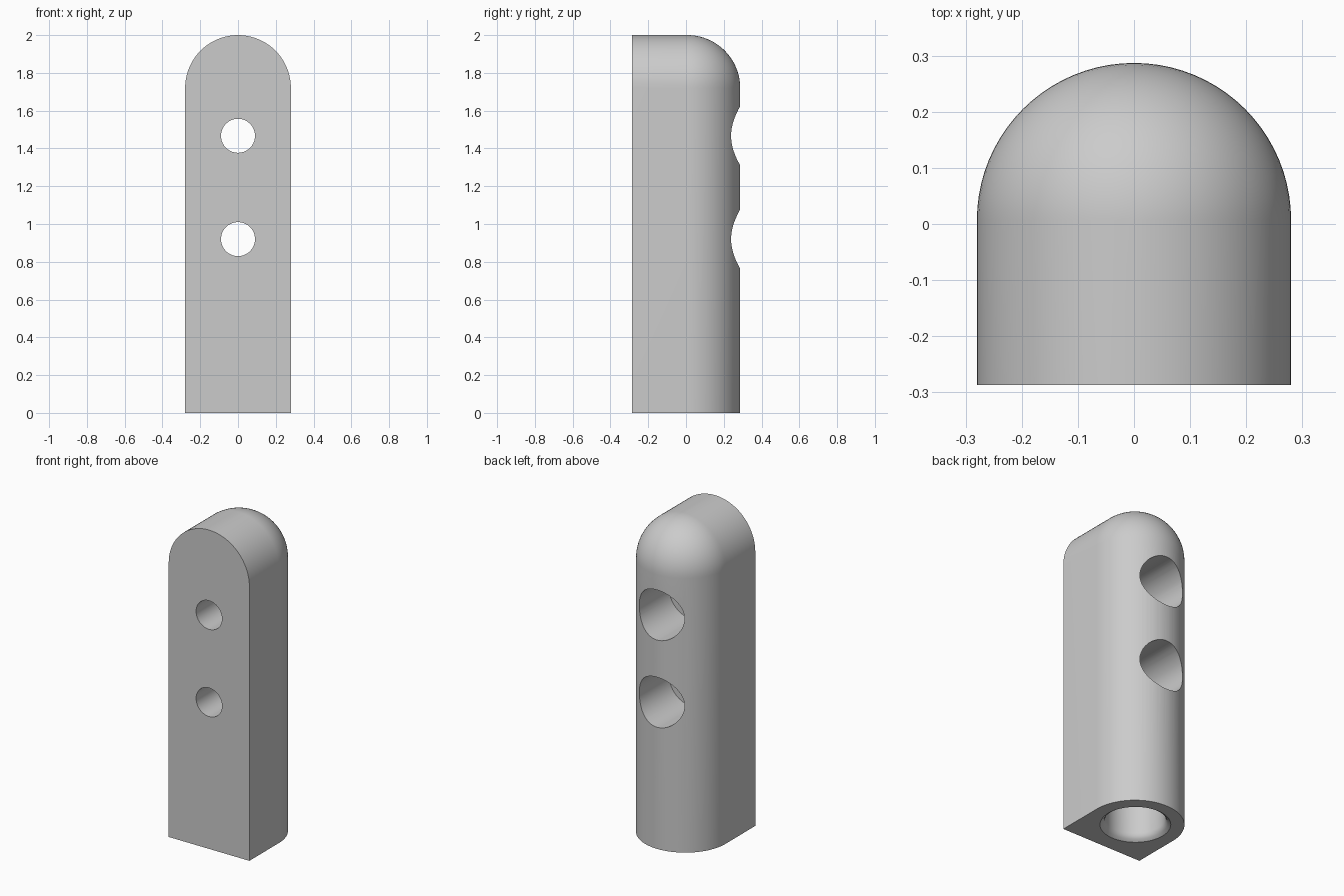
import bpy, bmesh, math
from mathutils import Matrix, Vector

cube = bpy.data.objects.get("Cube")
if cube:
    bpy.data.objects.remove(cube)

R, HEIGHT, FRONT, AXIS_Y = 0.28, 2.0, -0.287, 0.007
SHOULDER = HEIGHT - R

grey = bpy.data.materials.new("plain grey")
grey.use_nodes = True
grey.diffuse_color = (0.6, 0.6, 0.6, 1)
grey.node_tree.nodes["Principled BSDF"].inputs["Base Color"].default_value = (0.6, 0.6, 0.6, 1)


def finish(bm, name):
    bmesh.ops.remove_doubles(bm, verts=bm.verts, dist=1e-5)
    bmesh.ops.recalc_face_normals(bm, faces=bm.faces)
    mesh = bpy.data.meshes.new(name)
    bm.to_mesh(mesh)
    bm.free()
    mesh.materials.append(grey)
    obj = bpy.data.objects.new(name, mesh)
    bpy.context.collection.objects.link(obj)
    return obj


def spin_profile(points, angle, steps):
    """Turn (radius, height) points about the z axis."""
    bm = bmesh.new()
    verts = [bm.verts.new((r, 0, z)) for r, z in points]
    edges = [bm.edges.new(pair) for pair in zip(verts, verts[1:])]
    bmesh.ops.spin(bm, geom=verts + edges, cent=(0, 0, 0), axis=(0, 0, 1),
                   angle=angle, steps=steps)
    bmesh.ops.remove_doubles(bm, verts=bm.verts, dist=1e-5)
    return bm


def cutter(points, name, matrix):
    bm = spin_profile(points, math.tau, 64)
    bmesh.ops.transform(bm, matrix=matrix, verts=bm.verts)
    obj = finish(bm, name)
    obj.hide_render = True
    return obj


# Round-topped body: half-turned back, extended forward to a flat face
arc = [(R * math.cos(a), SHOULDER + R * math.sin(a))
       for a in (math.pi / 2 * i / 20 for i in range(20))]
bm = spin_profile([(0, 0), (R, 0)] + arc + [(0, HEIGHT)], math.pi, 40)
bmesh.ops.translate(bm, vec=(0, AXIS_Y, 0), verts=bm.verts)
rim = [e for e in bm.edges if e.is_boundary]
new = bmesh.ops.extrude_edge_only(bm, edges=rim)["geom"]
bmesh.ops.translate(bm, vec=(0, FRONT - AXIS_Y, 0),
                    verts=[g for g in new if isinstance(g, bmesh.types.BMVert)])
bmesh.ops.contextual_create(bm, geom=[g for g in new if isinstance(g, bmesh.types.BMEdge)])
body = finish(bm, "rounded_body")

# Stepped screw holes: narrow at the front, wide at the back
hole = [(0, -0.4), (0.09, -0.4), (0.09, -0.055 + 0), (0.157, -0.055), (0.157, 0.4), (0, 0.4)]
turn = Matrix.Rotation(-math.pi / 2, 4, "X")
cutters = [cutter(hole, "screw_hole_cutter", Matrix.Translation((0, 0, z)) @ turn)
           for z in (0.92, 1.467)]

# Blind socket underneath with an eased mouth
socket = [(0, -0.05), (0.2, -0.05), (0.2, 0), (0.183, 0.012), (0.173, 0.028),
          (0.17, 0.045), (0.17, 0.22), (0, 0.22)]
cutters.append(cutter(socket, "socket_cutter", Matrix.Translation((0, 0.012, 0))))

bpy.context.view_layer.objects.active = body
for tool in cutters:
    mod = body.modifiers.new("cut", "BOOLEAN")
    mod.operation, mod.solver, mod.object = "DIFFERENCE", "EXACT", tool
    bpy.ops.object.modifier_apply(modifier=mod.name)
for tool in cutters:
    bpy.data.objects.remove(tool)

bpy.ops.object.select_all(action="DESELECT")
body.select_set(True)
bpy.ops.object.shade_smooth_by_angle(angle=math.radians(32))
